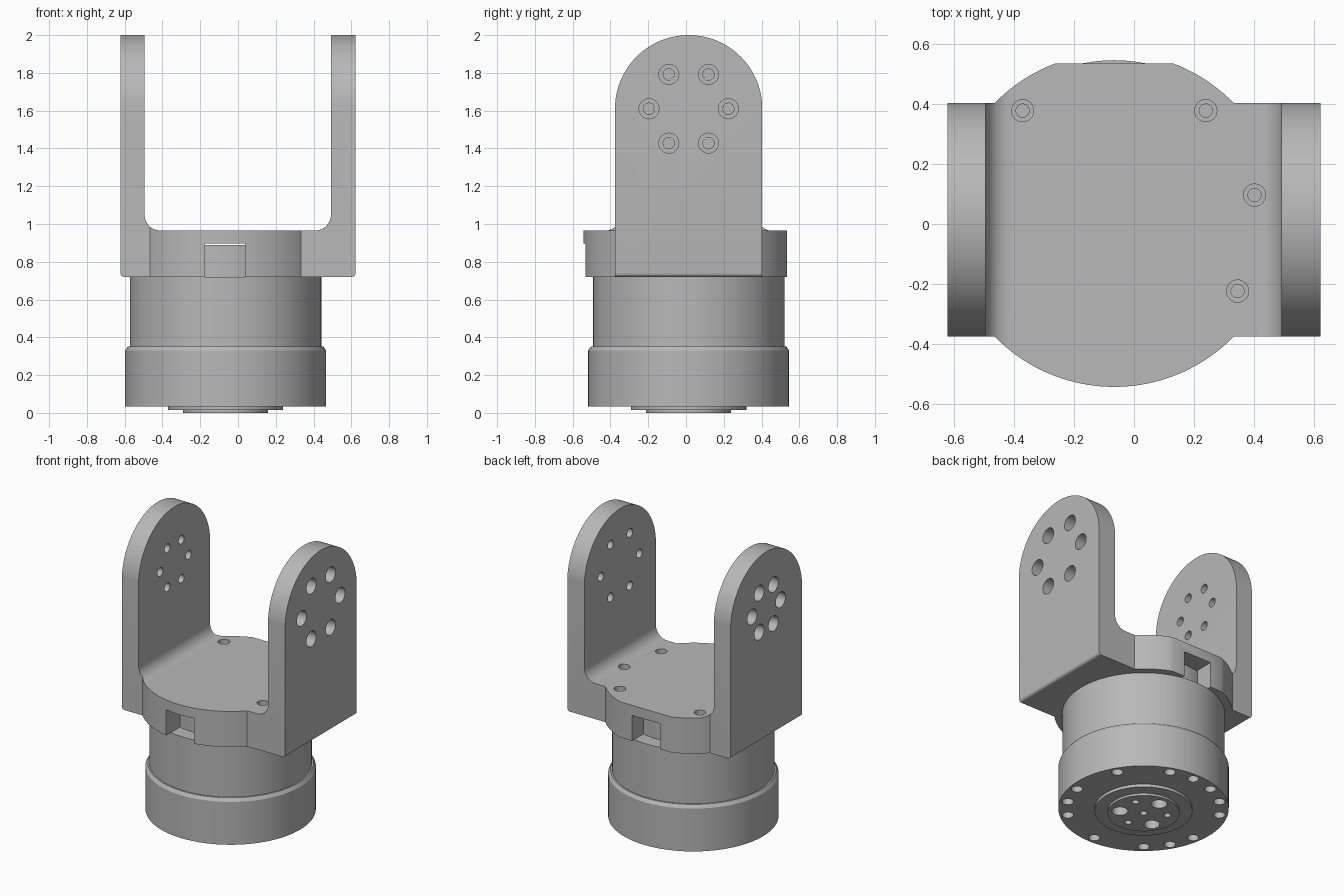
import bpy, bmesh
from math import cos, sin, radians, asin, degrees
from mathutils import Vector

cube = bpy.data.objects.get("Cube")
if cube:
    bpy.data.objects.remove(cube, do_unlink=True)

CX, CY = -0.066, 0.014          # turning axis of the base
ARM_HALF, PIVOT_Z = 0.389, 1.61  # arm half width and pivot height

grey = bpy.data.materials.new("machined grey")
grey.use_nodes = True
grey.diffuse_color = (0.48, 0.48, 0.48, 1)
grey.node_tree.nodes["Principled BSDF"].inputs["Base Color"].default_value = grey.diffuse_color


def arc(cx, cy, r, a0, a1, n=24):
    angles = [radians(a0 + (a1 - a0) * i / n) for i in range(n + 1)]
    return [(cx + r * cos(a), cy + r * sin(a)) for a in angles]


def place(axis, u, v, w):
    """Point from two profile coordinates and a depth along the axis."""
    return Vector({"x": (w, u, v), "y": (u, w, v), "z": (u, v, w)}[axis])


def finish(name, bm):
    bmesh.ops.recalc_face_normals(bm, faces=bm.faces)
    mesh = bpy.data.meshes.new(name)
    bm.to_mesh(mesh)
    bm.free()
    obj = bpy.data.objects.new(name, mesh)
    bpy.context.collection.objects.link(obj)
    mesh.materials.append(grey)
    return obj


def prisms(name, outlines, axis, lo, hi):
    bm = bmesh.new()
    for pts in outlines:
        a = [bm.verts.new(place(axis, u, v, lo)) for u, v in pts]
        b = [bm.verts.new(place(axis, u, v, hi)) for u, v in pts]
        bm.faces.new(a)
        bm.faces.new(b)
        for i in range(len(pts)):
            j = (i + 1) % len(pts)
            bm.faces.new((a[i], a[j], b[j], b[i]))
    return finish(name, bm)


def activate(obj):
    bpy.ops.object.select_all(action="DESELECT")
    obj.select_set(True)
    bpy.context.view_layer.objects.active = obj


def combine(target, cutter, operation):
    mod = target.modifiers.new("cut", "BOOLEAN")
    mod.operation, mod.solver, mod.object = operation, "EXACT", cutter
    activate(target)
    bpy.ops.object.modifier_apply(modifier=mod.name)
    bpy.data.objects.remove(cutter, do_unlink=True)


def drill(target, centres, axis, r, lo, hi):
    rings = [arc(u, v, r, 0, 360, 24)[:-1] for u, v in centres]
    combine(target, prisms("drill", rings, axis, lo, hi), "DIFFERENCE")


def ring(cx, cy, r, angles):
    return [(cx + r * cos(radians(a)), cy + r * sin(radians(a))) for a in angles]


# Turned base: stepped flange, chamfered lower drum, upper drum, inner core
profile = [(0, 0), (0.225, 0), (0.225, 0.015), (0.305, 0.015), (0.305, 0.035),
           (0.532, 0.035), (0.532, 0.33), (0.517, 0.352), (0.507, 0.352),
           (0.507, 0.72), (0.41, 0.72), (0.41, 0.888), (0, 0.888)]
bm = bmesh.new()
verts = [bm.verts.new((CX + r, CY, z)) for r, z in profile]
edges = [bm.edges.new(pair) for pair in zip(verts, verts[1:])]
bmesh.ops.spin(bm, geom=verts + edges, cent=(CX, CY, 0), axis=(0, 0, 1),
               angle=radians(360), steps=96, use_duplicate=False)
bmesh.ops.remove_doubles(bm, verts=bm.verts, dist=0.0002)
base = finish("rotary_base", bm)

# Mounting holes under the base
rim = [a + turn for a in (30, 70, 90, 110) for turn in (0, 120, 240)] + [130]
drill(base, ring(CX, CY, 0.48, rim), "z", 0.036, -0.1, 0.15)
drill(base, ring(CX, CY, 0.15, (90, 210, 330)), "z", 0.05, -0.1, 0.12)
drill(base, ring(CX, CY, 0.15, (30, 150, 270)) + [(CX, CY)], "z", 0.022, -0.1, 0.12)

# Fork bracket: U profile trimmed by its plan and by its rounded side outline
u_shape = (arc(-0.602, 0.74, 0.02, 180, 270, 6) + arc(0.602, 0.74, 0.02, 270, 360, 6)
           + [(0.622, 2.1), (0.492, 2.1)]
           + arc(0.407, 1.05, 0.085, 0, -90, 12) + arc(-0.41, 1.05, 0.085, -90, -180, 12)
           + [(-0.495, 2.1), (-0.622, 2.1)])
bracket = prisms("fork_bracket", [u_shape], "y", -0.8, 0.8)

R = 0.557
side = degrees(asin(ARM_HALF / R))
flat = degrees(asin(0.521 / R))
near, far = CY - ARM_HALF, CY + ARM_HALF
plan = ([(0.7, near), (0.7, far)] + arc(CX, CY, R, side, flat, 10)
        + arc(CX, CY, R, 180 - flat, 180 - side, 10)
        + [(-0.7, far), (-0.7, near)] + arc(CX, CY, R, 180 + side, 360 - side, 40))
combine(bracket, prisms("plan", [plan], "z", 0.5, 2.3), "INTERSECT")

outline = ([(-0.9, 0.6), (0.9, 0.6), (0.9, PIVOT_Z)]
           + arc(CY, PIVOT_Z, 0.39, 0, 180, 64) + [(-0.9, PIVOT_Z)])
combine(bracket, prisms("outline", [outline], "x", -0.8, 0.8), "INTERSECT")

# Slot running front to back under the bracket floor
slot = [(-0.175, 0.6), (0.037, 0.6), (0.037, 0.896), (-0.175, 0.896)]
combine(bracket, prisms("slot", [slot], "y", -0.9, 0.9), "DIFFERENCE")

# Counterbored screw holes in both arms
hexagon = range(0, 360, 60)
for sign, radius, depth in ((1, 0.21, 0.09), (-1, 0.155, 0.07)):
    screws = ring(CY, PIVOT_Z, radius, hexagon)
    drill(bracket, screws, "x", 0.03, sign * 0.4, sign * 0.8)
    drill(bracket, screws, "x", 0.053, sign * (0.622 - depth), sign * 0.8)

# Counterbored screw holes in the floor
floor_screws = ring(CX, CY, 0.475, (-30, 10, 50, 130))
drill(bracket, floor_screws, "z", 0.022, 0.6, 1.2)
drill(bracket, floor_screws, "z", 0.037, 0.85, 1.2)

for obj in (base, bracket):
    activate(obj)
    bpy.ops.object.shade_smooth_by_angle(angle=radians(25))
